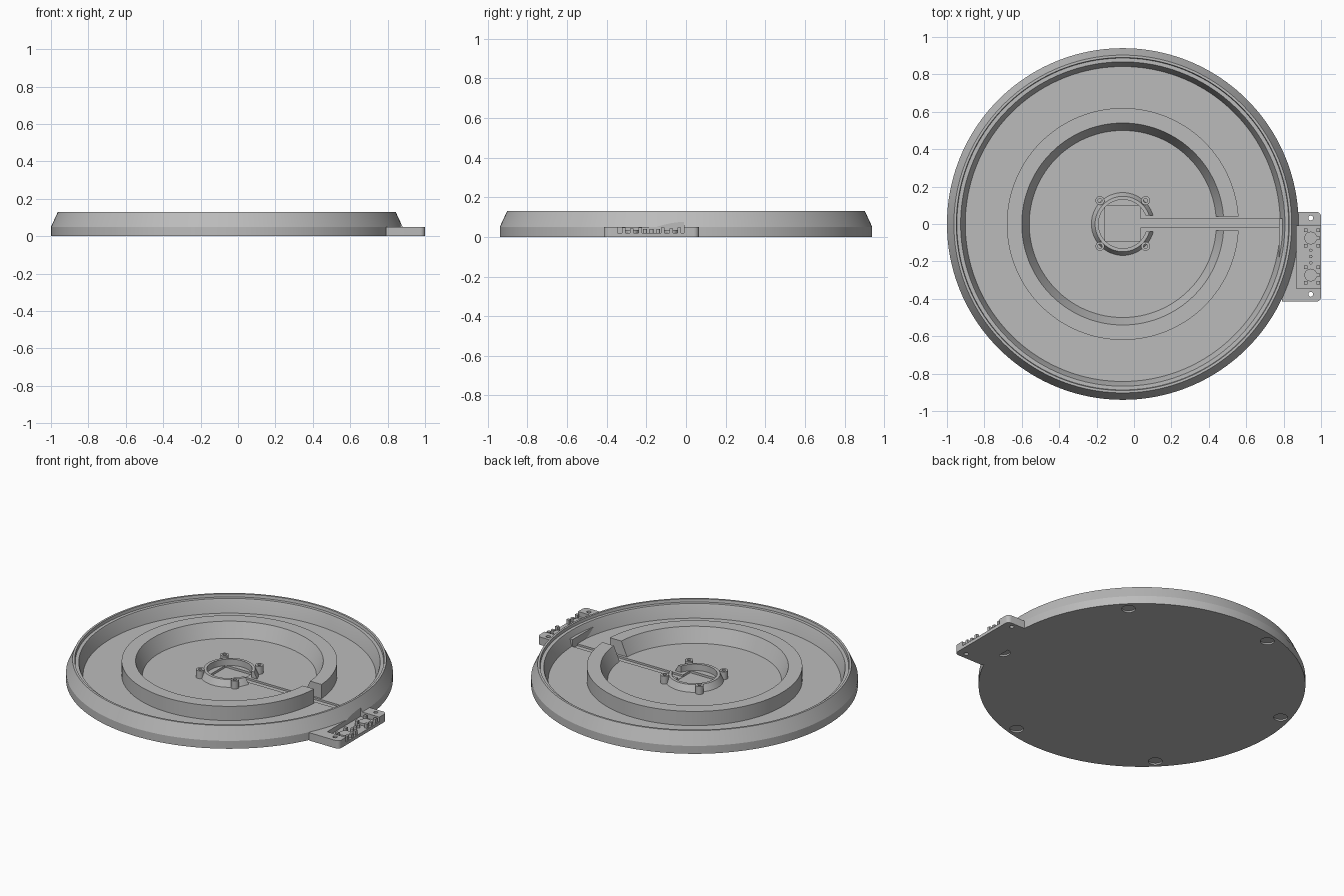
import bpy, bmesh, math
from mathutils import Matrix, Vector

if "Cube" in bpy.data.objects:
    bpy.data.objects.remove(bpy.data.objects["Cube"])

CX = -0.06      # dish axis
FLOOR = 0.03    # dish floor height

grey = bpy.data.materials.new("plain grey")
grey.use_nodes = True
grey.diffuse_color = (0.5, 0.5, 0.5, 1)
grey.node_tree.nodes["Principled BSDF"].inputs["Base Color"].default_value = (0.5, 0.5, 0.5, 1)


def finish(name, bm):
    bmesh.ops.recalc_face_normals(bm, faces=bm.faces)
    mesh = bpy.data.meshes.new(name)
    bm.to_mesh(mesh)
    bm.free()
    mesh.materials.append(grey)
    obj = bpy.data.objects.new(name, mesh)
    bpy.context.collection.objects.link(obj)
    return obj


def lathe(name, profile, x=CX, y=0, steps=128):
    """Turn a closed (radius, height) profile around a vertical axis."""
    bm = bmesh.new()
    rings = []
    for i in range(steps):
        a = math.tau * i / steps
        rings.append([bm.verts.new((x + r * math.cos(a), y + r * math.sin(a), z))
                      for r, z in profile])
    n = len(profile)
    for i in range(steps):
        p, q = rings[i], rings[(i + 1) % steps]
        for j in range(n):
            k = (j + 1) % n
            if profile[j][0] or profile[k][0]:
                bm.faces.new((p[j], q[j], q[k], p[k]))
    bmesh.ops.remove_doubles(bm, verts=bm.verts, dist=1e-5)
    return finish(name, bm)


def box(name, x0, x1, y0, y1, z0, z1, corner=0):
    """Box from its limits, with optional rounding of the +x corners."""
    bm = bmesh.new()
    size = Matrix.Diagonal((x1 - x0, y1 - y0, z1 - z0, 1))
    middle = Matrix.Translation(((x0 + x1) / 2, (y0 + y1) / 2, (z0 + z1) / 2))
    bmesh.ops.create_cube(bm, size=1, matrix=middle @ size)
    if corner:
        edges = [e for e in bm.edges if all(v.co.x > x1 - 1e-4 for v in e.verts)
                 and abs(e.verts[0].co.z - e.verts[1].co.z) > 1e-4]
        bmesh.ops.bevel(bm, geom=edges, offset=corner, segments=5, profile=0.5, affect='EDGES')
    return finish(name, bm)


def cylinder(name, x, y, r, z0, z1, steps=32):
    return lathe(name, [(0, z0), (r, z0), (r, z1), (0, z1)], x, y, steps)


def cut(obj, *cutters):
    """Subtract the cutters and remove them."""
    for c in cutters:
        c.hide_render = True
        mod = obj.modifiers.new("cut", 'BOOLEAN')
        mod.operation, mod.solver, mod.object = 'DIFFERENCE', 'EXACT', c
        bpy.context.view_layer.objects.active = obj
        bpy.ops.object.modifier_apply(modifier=mod.name)
        bpy.data.objects.remove(c)


parts = []

# Dish with sloped outside, lid ledge and flat floor
dish = lathe("dish", [(0, 0), (0.94, 0), (0.94, 0.05), (0.903, 0.13), (0.89, 0.13),
                      (0.887, 0.112), (0.867, 0.112), (0.862, 0.1), (0.842, FLOOR), (0, FLOOR)], steps=160)
cut(dish,
    box("cable_groove", 0.03, 0.78, -0.018, 0.028, 0.018, 0.06),
    box("module_pocket", -0.155, 0.035, -0.092, 0.098, 0.016, 0.06),
    box("board_clearance", 0.868, 1.1, -0.345, -0.01, 0.02, 0.08))

# Six shallow foot pockets underneath
for i in range(6):
    a = math.radians(45 + 60 * i)
    cut(dish, cylinder("foot_pocket", CX + 0.88 * math.cos(a), 0.88 * math.sin(a), 0.04, -0.02, 0.01))
parts.append(dish)

# Raised inner ring with a sloped inside and a cable gap
ring = lathe("inner_ring", [(0.5, 0.02), (0.62, 0.02), (0.62, 0.12), (0.54, 0.12), (0.5, FLOOR)])
cut(ring, box("ring_gap", 0.3, 0.7, -0.035, 0.04, 0, 0.2))
parts.append(ring)

# Low collar around the centre, open towards the cable
collar = lathe("centre_collar", [(0.13, 0.02), (0.168, 0.02), (0.168, FLOOR), (0.148, 0.07),
                                 (0.13, 0.07)], steps=64)
cut(collar, box("collar_gap", 0, 0.2, -0.04, 0.045, 0, 0.2))
parts.append(collar)

# Four hollow screw posts
for sx in (-1, 1):
    for sy in (-1, 1):
        parts.append(lathe("screw_post", [(0.011, 0.025), (0.024, 0.025), (0.024, 0.08), (0.011, 0.08)],
                           CX + sx * 0.122, 0.003 + sy * 0.122, 24))

# Flat block on the inner wall beside the cable exit
parts.append(box("wall_block", 0.775, 0.82, -0.21, 0.03, 0.02, 0.075))

# Side tab with a board recess open to the outside and two bolt holes
tab = box("side_tab", 0.79, 1.0, -0.415, 0.065, 0, 0.05, corner=0.025)
cut(tab, box("board_recess", 0.868, 1.1, -0.345, -0.01, 0.02, 0.1),
    cylinder("bolt_hole", 0.945, 0.032, 0.013, -0.1, 0.1),
    cylinder("bolt_hole", 0.945, -0.376, 0.013, -0.1, 0.1))
parts.append(tab)

# Board supports: two round pads, small pegs around each, a middle row
for y in (-0.075, -0.273):
    parts.append(cylinder("round_pad", 0.945, y, 0.034, 0.015, 0.035))
    for x in (0.918, 0.986):
        for dy in (-0.042, 0.042):
            parts.append(box("small_peg", x - 0.009, x + 0.009, y + dy - 0.009, y + dy + 0.009, 0.015, 0.048))
    parts.append(box("small_peg", 0.977, 0.995, y - 0.009, y + 0.009, 0.015, 0.042))
for dy in (-0.033, 0, 0.033):
    parts.append(cylinder("middle_peg", 0.945, -0.174 + dy, 0.009, 0.015, 0.04, 12))

# Smooth the round walls, keep the edges crisp
bpy.ops.object.select_all(action='DESELECT')
for p in parts:
    p.select_set(True)
bpy.context.view_layer.objects.active = dish
bpy.ops.object.shade_smooth_by_angle(angle=math.radians(20))
